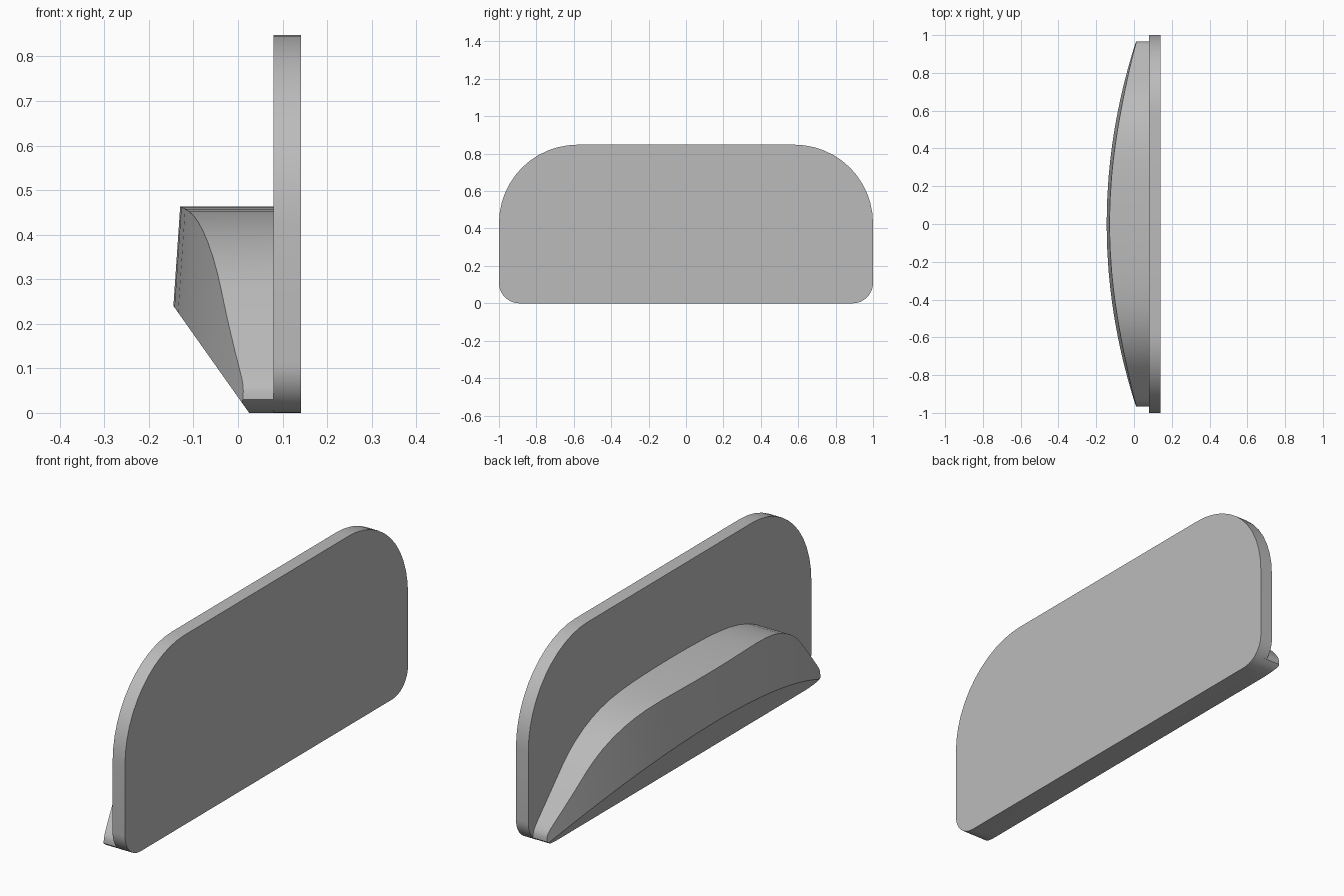
import bpy
import bmesh
from math import sin, cos, pi, sqrt

cube = bpy.data.objects.get("Cube")
if cube:
    bpy.data.objects.remove(cube, do_unlink=True)

# Single grey material
grey = bpy.data.materials.new("plain_grey")
grey.use_nodes = True
colour = (0.5, 0.5, 0.5, 1)
grey.diffuse_color = colour
grey.node_tree.nodes["Principled BSDF"].inputs["Base Color"].default_value = colour


def finish(bm, name):
    bmesh.ops.remove_doubles(bm, verts=bm.verts, dist=0.0005)
    bmesh.ops.recalc_face_normals(bm, faces=bm.faces)
    mesh = bpy.data.meshes.new(name)
    bm.to_mesh(mesh)
    bm.free()
    mesh.materials.append(grey)
    obj = bpy.data.objects.new(name, mesh)
    bpy.context.collection.objects.link(obj)
    bpy.ops.object.select_all(action='DESELECT')
    obj.select_set(True)
    bpy.context.view_layer.objects.active = obj
    bpy.ops.object.shade_smooth_by_angle(angle=pi / 6)
    return obj


def loft(rings, name):
    """Skin closed rings of equal length and cap both ends."""
    bm = bmesh.new()
    rows = [[bm.verts.new(p) for p in ring] for ring in rings]
    n = len(rows[0])
    for a, b in zip(rows, rows[1:]):
        for i in range(n):
            j = (i + 1) % n
            bm.faces.new((a[i], a[j], b[j], b[i]))
    bm.faces.new(rows[0])
    bm.faces.new(rows[-1])
    return finish(bm, name)


# Back plate: rounded outline with large upper and small lower corners
WIDE, HIGH, TOP_R, LOW_R = 1.0, 0.848, 0.42, 0.11
FACE, BACK = 0.08, 0.141
outline = []
for cy, cz, r, start in ((WIDE - TOP_R, HIGH - TOP_R, TOP_R, 0),
                         (TOP_R - WIDE, HIGH - TOP_R, TOP_R, 1),
                         (LOW_R - WIDE, LOW_R, LOW_R, 2),
                         (WIDE - LOW_R, LOW_R, LOW_R, 3)):
    for k in range(13):
        a = (start + k / 12) * pi / 2
        outline.append((cy + r * cos(a), cz + r * sin(a)))
loft([[(x, y, z) for y, z in outline] for x in (FACE, BACK)], "back_plate")

# Bulging shelf: upper profile as half width and height
END = 0.965
profile = [(0, .463), (.12, .462), (.25, .458), (.34, .452), (.42, .442),
           (.49, .427), (.55, .408), (.61, .382), (.67, .348), (.72, .311),
           (.76, .274), (.82, .212), (.89, .14), (.93, .099), (.95, .077),
           (.96, .063), (END, .048)]


def section(y, top):
    bulge = 0.17 * (y / END) ** 2 - 0.145
    over = max(0, abs(y) - (WIDE - LOW_R))
    low = LOW_R - sqrt(LOW_R ** 2 - over ** 2)
    # Height where the leaning front meets the sloping underside
    crease = (0.025 + 0.068 * 0.24 - bulge) / 0.776
    crease = min(max(crease, low), top)

    def front(z):
        return max(bulge + 0.068 * (z - 0.24), 0.025 - 0.708 * z)

    inside = FACE + 0.02
    return [(inside, y, low), (front(low), y, low), (front(crease), y, crease),
            (front(top), y, top), (inside, y, top)]


columns = [(-y, z) for y, z in reversed(profile[1:])] + profile
loft([section(y, z) for y, z in columns], "curved_shelf")
